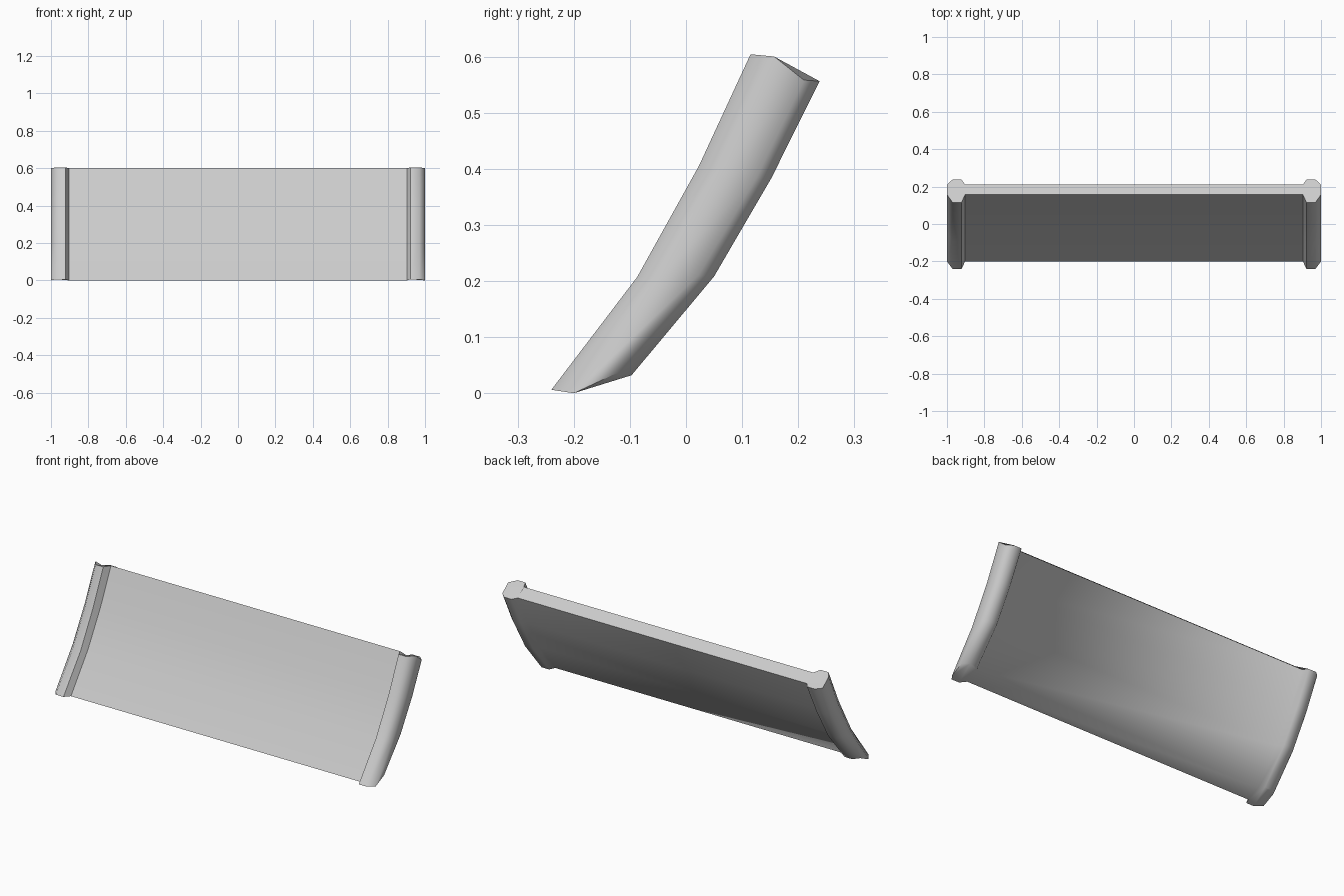
import bpy, bmesh

if "Cube" in bpy.data.objects:
    bpy.data.objects.remove(bpy.data.objects["Cube"])

# Curved side profile: (y, z) of rail front, panel front, panel back, rail back
stations = [
    [(-0.24, 0.006), (-0.20, 0.0), (-0.125, 0.035), (-0.097, 0.032)],
    [(-0.087, 0.207), (-0.047, 0.207), (0.022, 0.210), (0.05, 0.208)],
    [(0.023, 0.405), (0.064, 0.402), (0.126, 0.385), (0.152, 0.383)],
    [(0.115, 0.604), (0.157, 0.600), (0.21, 0.558), (0.238, 0.556)],
]
# Octagonal rail section: (x, index into the station)
half = [(0.903, 1), (0.922, 0), (0.97, 0), (1.0, 1),
        (1.0, 2), (0.97, 3), (0.922, 3), (0.903, 2)]
# Dumbbell outline: right rail, then the mirrored left rail
section = half + [(-x, i) for x, i in reversed(half)]
n = len(section)

# Curved panel with thick side rails, lofted along the stations
bm = bmesh.new()
rings = [[bm.verts.new((x, *st[i])) for x, i in section] for st in stations]
for a, b in zip(rings, rings[1:]):
    for k in range(n):
        j = (k + 1) % n
        bm.faces.new((a[k], a[j], b[j], b[k]))

# End caps: one octagon per rail and a strip for the panel
for ring in (rings[0], rings[-1]):
    bm.faces.new(ring[:8])
    bm.faces.new(ring[8:])
    bm.faces.new((ring[0], ring[7], ring[8], ring[15]))
bmesh.ops.recalc_face_normals(bm, faces=bm.faces)

mesh = bpy.data.meshes.new("curved_panel")
bm.to_mesh(mesh)
bm.free()
panel = bpy.data.objects.new("curved_panel", mesh)
bpy.context.collection.objects.link(panel)
bpy.context.view_layer.objects.active = panel
panel.select_set(True)
bpy.ops.object.shade_smooth_by_angle(angle=1.05)
